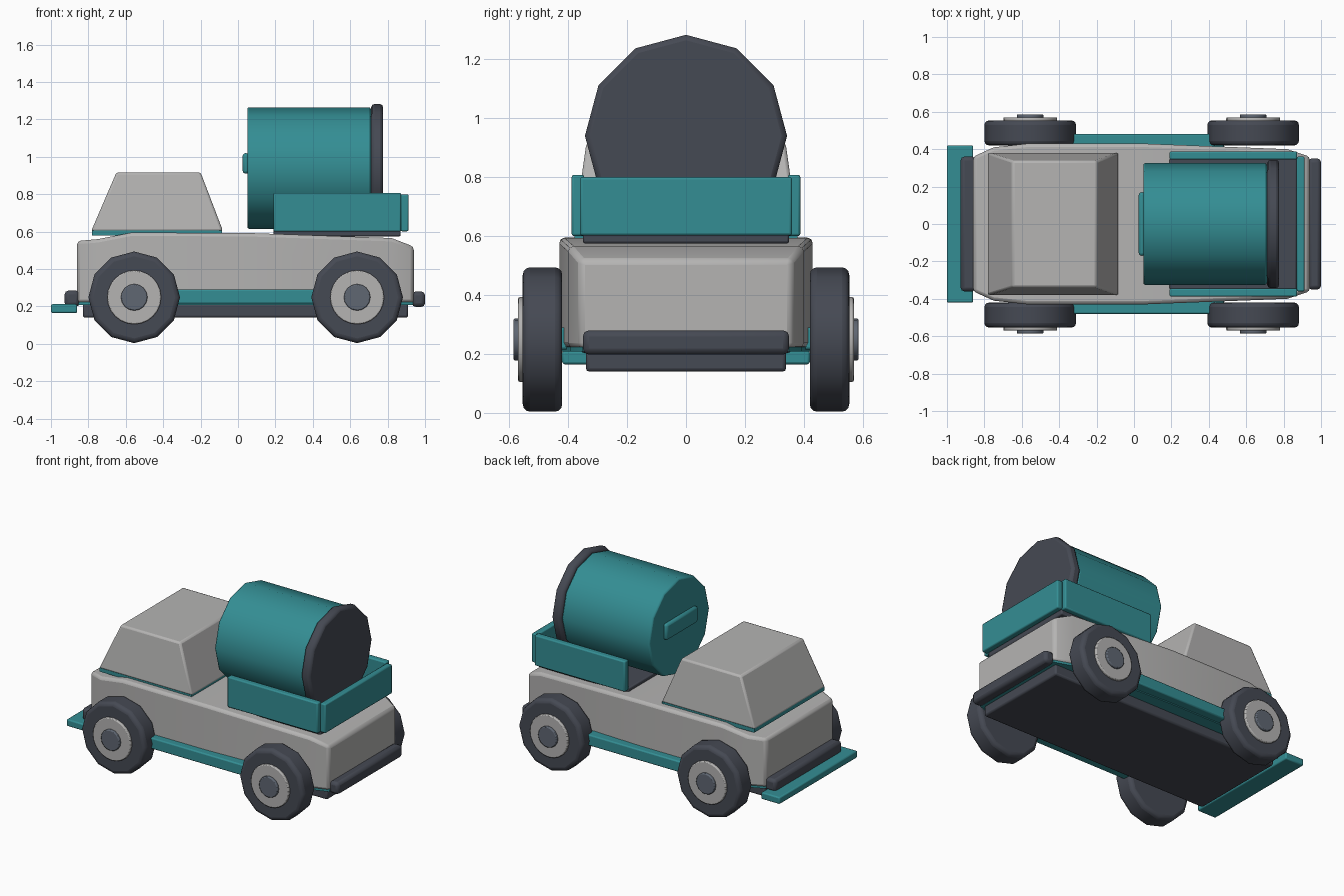
import bpy, bmesh, math
from mathutils import Matrix

if "Cube" in bpy.data.objects:
    bpy.data.objects.remove(bpy.data.objects["Cube"])


def material(name, rgb):
    m = bpy.data.materials.new(name)
    m.diffuse_color = (*rgb, 1)
    m.use_nodes = True
    m.node_tree.nodes["Principled BSDF"].inputs["Base Color"].default_value = m.diffuse_color
    return m


GREY = material("warm_grey", (0.46, 0.455, 0.45))
TEAL = material("teal", (0.034, 0.27, 0.295))
DARK = material("dark_slate", (0.06, 0.067, 0.087))
STEEL = material("blue_steel", (0.115, 0.135, 0.17))


def finish(name, bm, mat, bevel=0.0, segments=2, angle=40):
    bmesh.ops.recalc_face_normals(bm, faces=bm.faces)
    me = bpy.data.meshes.new(name)
    bm.to_mesh(me)
    bm.free()
    me.materials.append(mat)
    ob = bpy.data.objects.new(name, me)
    bpy.context.collection.objects.link(ob)
    bpy.ops.object.select_all(action='DESELECT')
    ob.select_set(True)
    bpy.context.view_layer.objects.active = ob
    if bevel:
        mod = ob.modifiers.new("bevel", 'BEVEL')
        mod.width = bevel
        mod.segments = segments
        mod.limit_method = 'ANGLE'
        mod.angle_limit = math.radians(angle)
    bpy.ops.object.shade_smooth_by_angle(angle=math.radians(35))
    return ob


def box(name, x, y, z, mat, bevel=0.008):
    bm = bmesh.new()
    bmesh.ops.create_cube(bm, size=1)
    for v in bm.verts:
        for i, (lo, hi) in enumerate((x, y, z)):
            v.co[i] = lo if v.co[i] < 0 else hi
    return finish(name, bm, mat, bevel)


def loft(name, sections, mat, bevel):
    """Skin rectangular sections given as (x, half width, bottom, top)."""
    bm = bmesh.new()
    rings = [[bm.verts.new((x, sy * w, z)) for sy, z in
              ((-1, lo), (1, lo), (1, hi), (-1, hi))]
             for x, w, lo, hi in sections]
    for a, b in zip(rings, rings[1:]):
        for i in range(4):
            j = (i + 1) % 4
            bm.faces.new((a[i], a[j], b[j], b[i]))
    bm.faces.new(rings[0])
    bm.faces.new(rings[-1])
    return finish(name, bm, mat, bevel)


def disc(name, axis, centre, radius, depth, mat, sides=12, bevel=0.01, segments=2):
    """Cylinder along x or y with a vertex at the top."""
    bm = bmesh.new()
    bmesh.ops.create_cone(bm, cap_ends=True, segments=sides,
                          radius1=radius, radius2=radius, depth=depth)
    rot = Matrix.Rotation(math.pi / 2, 4, 'Y' if axis == 'x' else 'X')
    bmesh.ops.transform(bm, matrix=Matrix.Translation(centre) @ rot, verts=bm.verts)
    return finish(name, bm, mat, bevel, segments)


# Main body, narrowing at both ends
body = [(-0.86, 0.36, 0.55), (-0.75, 0.41, 0.56), (-0.57, 0.43, 0.595),
        (0.05, 0.43, 0.593), (0.82, 0.40, 0.566), (0.94, 0.36, 0.52)]
loft("body", [(x, w, 0.22, h) for x, w, h in body], GREY, 0.018)
loft("body_lower_trim", [(x * 0.995, w - 0.008, 0.208, 0.224) for x, w, h in body], TEAL, 0)
box("chassis", (-0.83, 0.91), (-0.34, 0.34), (0.14, 0.215), DARK, 0.012)

# Cab with sloping walls
bm = bmesh.new()
bmesh.ops.create_cube(bm, size=2)
for v in bm.verts:
    top = v.co.z > 0
    v.co.x = (-0.65 if top else -0.785) if v.co.x < 0 else (-0.20 if top else -0.08)
    v.co.y *= 0.338 if top else 0.382
    v.co.z = 0.917 if top else 0.603
finish("cab", bm, GREY, 0.012)
box("cab_base_trim", (-0.78, -0.085), (-0.378, 0.378), (0.58, 0.606), TEAL, 0)

# Drum lying along the truck
disc("drum", 'x', (0.38, 0, 0.94), 0.325, 0.66, TEAL, bevel=0.01)
disc("drum_rim", 'x', (0.744, 0, 0.94), 0.343, 0.064, DARK, bevel=0.018)
box("drum_front_bar", (0.025, 0.06), (-0.17, 0.17), (0.91, 1.02), TEAL, 0.015)

# Rear tray
box("tray_floor", (0.19, 0.87), (-0.35, 0.35), (0.575, 0.612), DARK)
box("tray_back", (0.87, 0.912), (-0.36, 0.36), (0.602, 0.80), TEAL)
for side, tag in ((-1, "right"), (1, "left")):
    box("tray_side_" + tag, (0.19, 0.872), sorted((side * 0.345, side * 0.388)),
        (0.60, 0.808), TEAL)
    box("sill_" + tag, (-0.40, 0.48), sorted((side * 0.38, side * 0.48)),
        (0.215, 0.29), TEAL)

# Bumpers and front lip
box("front_bumper", (-0.927, -0.845), (-0.36, 0.36), (0.20, 0.285), DARK, 0.02)
box("rear_bumper", (0.93, 1.0), (-0.35, 0.35), (0.198, 0.28), DARK, 0.02)
box("front_lip", (-1.0, -0.86), (-0.42, 0.42), (0.165, 0.212), TEAL)

# Wheels with hub discs
for x, end in ((-0.555, "front"), (0.637, "rear")):
    for side, tag in ((-1, "right"), (1, "left")):
        n = end + "_" + tag
        disc("tyre_" + n, 'y', (x, side * 0.487, 0.249), 0.245, 0.134, DARK,
             bevel=0.025, segments=3)
        disc("hub_disc_" + n, 'y', (x, side * 0.545, 0.249), 0.144, 0.05, GREY,
             sides=24, bevel=0.006)
        disc("hub_cap_" + n, 'y', (x, side * 0.561, 0.249), 0.071, 0.05, STEEL,
             sides=16, bevel=0.006)
